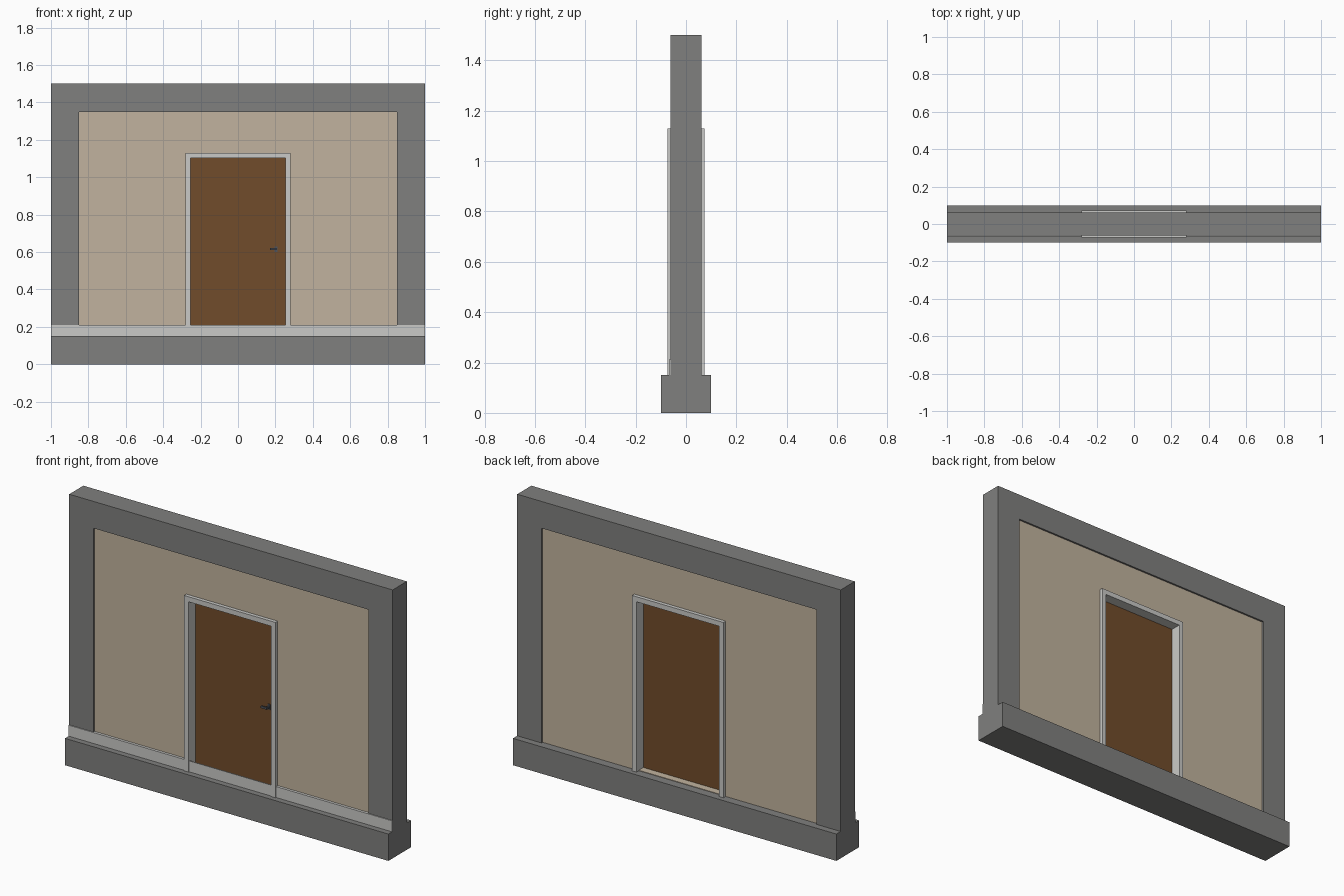
import bpy, bmesh

if "Cube" in bpy.data.objects:
    bpy.data.objects.remove(bpy.data.objects["Cube"])


def material(name, rgb):
    m = bpy.data.materials.new(name)
    m.diffuse_color = (*rgb, 1.0)
    m.use_nodes = True
    m.node_tree.nodes["Principled BSDF"].inputs["Base Color"].default_value = m.diffuse_color
    return m


GREY = material("concrete_grey", (0.214, 0.214, 0.209))
TAN = material("plaster_tan", (0.535, 0.45, 0.342))
LIGHT = material("trim_light_grey", (0.59, 0.59, 0.57))
BROWN = material("door_brown", (0.165, 0.072, 0.024))
STEEL = material("handle_steel", (0.08, 0.09, 0.11))


def new_object(name, bm, mat):
    mesh = bpy.data.meshes.new(name)
    bm.to_mesh(mesh)
    bm.free()
    mesh.materials.append(mat)
    obj = bpy.data.objects.new(name, mesh)
    bpy.context.collection.objects.link(obj)
    return obj


def box(name, x, y, z, mat):
    """Box from (min, max) ranges."""
    bm = bmesh.new()
    bmesh.ops.create_cube(bm, size=1)
    for v in bm.verts:
        v.co = [r[0] if c < 0 else r[1] for c, r in zip(v.co, (x, y, z))]
    return new_object(name, bm, mat)


def arch(name, inner, outer, z0, z_in, z_out, y, mat):
    """Upside-down U profile extruded through the wall depth."""
    pts = [(-outer, z0), (-outer, z_out), (outer, z_out), (outer, z0),
           (inner, z0), (inner, z_in), (-inner, z_in), (-inner, z0)]
    bm = bmesh.new()
    face = bm.faces.new([bm.verts.new((px, -y, pz)) for px, pz in pts])
    ext = bmesh.ops.extrude_face_region(bm, geom=[face])
    moved = [g for g in ext["geom"] if isinstance(g, bmesh.types.BMVert)]
    bmesh.ops.translate(bm, verts=moved, vec=(0, 2 * y, 0))
    bmesh.ops.recalc_face_normals(bm, faces=bm.faces)
    return new_object(name, bm, mat)


# Foundation and the structural surround
box("foundation", (-1, 1), (-0.1, 0.1), (0, 0.15), GREY)
arch("outer_frame", 0.85, 1.0, 0.15, 1.35, 1.5, 0.0625, GREY)

# Recessed wall panel around the doorway
arch("wall_panel", 0.27, 0.85, 0.15, 1.12, 1.35, 0.0525, TAN)

# Door frame, threshold and door leaf
arch("door_frame", 0.255, 0.282, 0.15, 1.102, 1.13, 0.0725, LIGHT)
box("threshold", (-0.255, 0.255), (-0.0525, 0.0525), (0.15, 0.153), TAN)
box("door", (-0.255, 0.255), (-0.0125, 0.0125), (0.153, 1.102), BROWN)

# Skirting along the front only
box("skirting", (-1, 1), (-0.0675, -0.0625), (0.15, 0.211), LIGHT)
for side, x in (("left", (-0.85, -0.282)), ("right", (0.282, 0.85))):
    box("skirting_backing_" + side, x, (-0.0625, -0.0525), (0.15, 0.211), LIGHT)

# Door handle: back plate, stem and lever
box("handle_plate", (0.195, 0.21), (-0.016, -0.0125), (0.6, 0.63), STEEL)
box("handle_stem", (0.198, 0.207), (-0.036, -0.016), (0.61, 0.62), STEEL)
box("handle_lever", (0.17, 0.207), (-0.042, -0.034), (0.61, 0.622), STEEL)
